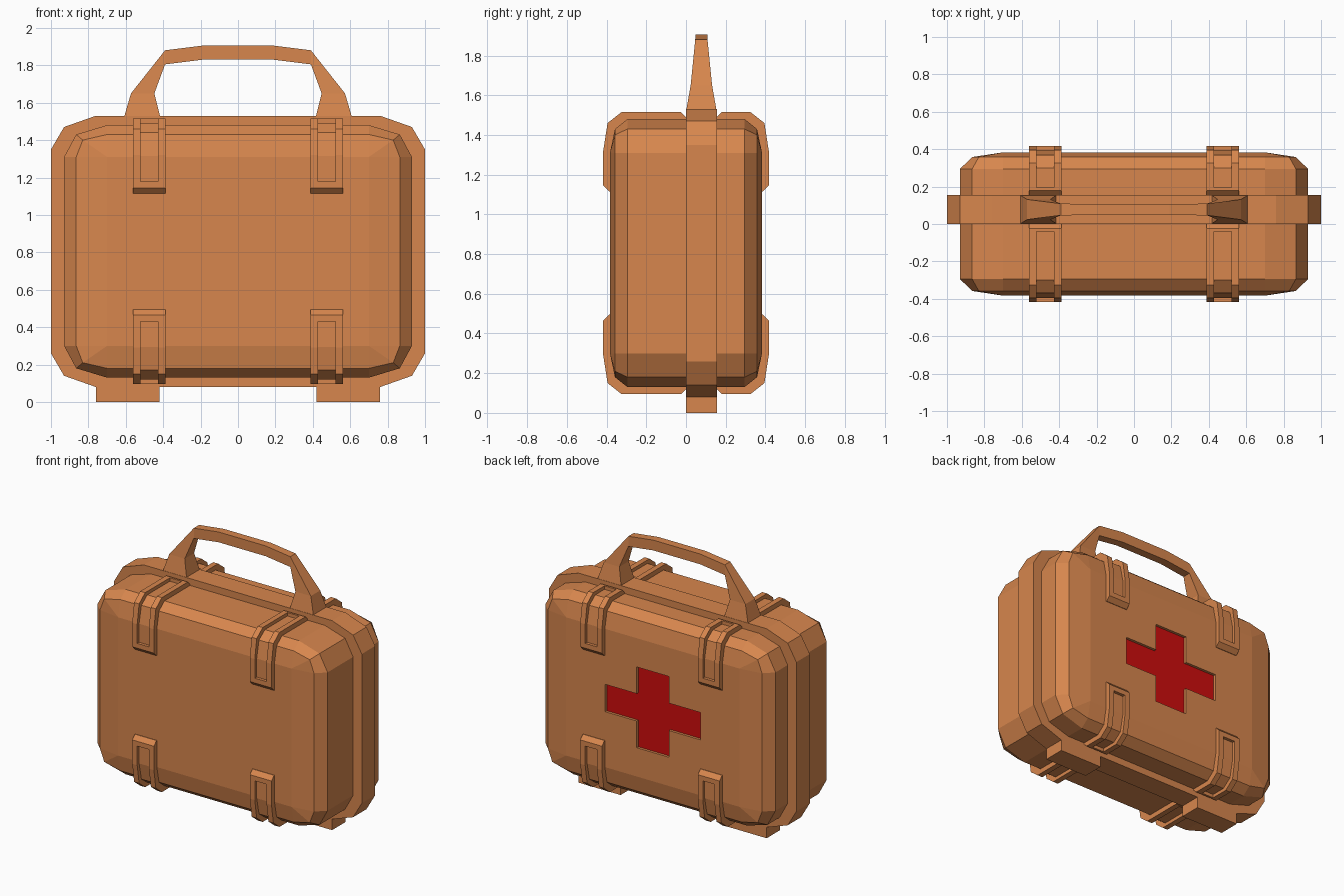
import bpy, bmesh

if "Cube" in bpy.data.objects:
    bpy.data.objects.remove(bpy.data.objects["Cube"])

CZ = 0.805                 # mid height of the case
BAND = (0.0, 0.155)        # depth range of the middle band


def material(name, rgb):
    m = bpy.data.materials.new(name)
    m.diffuse_color = (*rgb, 1)
    m.use_nodes = True
    m.node_tree.nodes["Principled BSDF"].inputs["Base Color"].default_value = m.diffuse_color
    return m


ORANGE = material("orange_plastic", (0.68, 0.24, 0.075))
RED = material("red_panel", (0.62, 0.004, 0.004))


def loft(name, sections, mat=ORANGE):
    """Solid through equal-length closed sections; coincident points merge."""
    bm = bmesh.new()
    rings = [[bm.verts.new(p) for p in s] for s in sections]
    n = len(rings[0])
    for a, b in zip(rings, rings[1:]):
        for i in range(n):
            j = (i + 1) % n
            bm.faces.new((a[i], a[j], b[j], b[i]))
    bm.faces.new(rings[0])
    bm.faces.new(rings[-1])
    bmesh.ops.remove_doubles(bm, verts=bm.verts, dist=1e-4)
    bmesh.ops.recalc_face_normals(bm, faces=bm.faces)
    me = bpy.data.meshes.new(name)
    bm.to_mesh(me)
    bm.free()
    me.materials.append(mat)
    ob = bpy.data.objects.new(name, me)
    bpy.context.collection.objects.link(ob)
    return ob


def ring(y, core, corner):
    """Rounded rectangle at depth y: corner offsets around a core rectangle."""
    pts = []
    for sx, sz in ((1, 1), (-1, 1), (-1, -1), (1, -1)):
        c = corner if sx * sz > 0 else corner[::-1]
        pts += [(sx * (core[0] + dx), y, CZ + sz * (core[1] + dz)) for dx, dz in c]
    return pts


# Case body with two-step rounded edges
core = (0.70, 0.505)
steps = [(0.383, [(0, 0)] * 3),
         (0.358, [(0.165, 0), (0.13, 0.09), (0, 0.12)]),
         (0.295, [(0.23, 0), (0.165, 0.12), (0, 0.17)])]
body = loft("case_body", [ring(-y, core, c) for y, c in steps]
            + [ring(y, core, c) for y, c in reversed(steps)])


# Recessed red cross in the back face
def cross(name, y0, y1, mat):
    a, A, b, B = 0.13, 0.385, 0.10, 0.295
    quad = [(A, -b), (A, b), (a, b), (a, B), (-a, B), (-a, b)]
    pts = quad + [(-x, -z) for x, z in quad]
    return loft(name, [[(x, y, CZ + z) for x, z in pts] for y in (y0, y1)], mat)


cutter = cross("cross_cutter", 0.36, 0.45, ORANGE)
cutter.hide_render = True
mod = body.modifiers.new("cross_recess", 'BOOLEAN')
mod.operation, mod.solver, mod.object = 'DIFFERENCE', 'EXACT', cutter
bpy.context.view_layer.objects.active = body
bpy.ops.object.modifier_apply(modifier=mod.name)
bpy.data.objects.remove(cutter)
cross("red_cross", 0.355, 0.364, RED)

# Middle band
band_corner = [(0.24, 0), (0.17, 0.12), (0, 0.18)]
loft("middle_band", [ring(y, (0.76, 0.545), band_corner) for y in BAND])

# Feet
for side, s in (("left", -1), ("right", 1)):
    loft("foot_" + side, [[(s * x, y, z) for x, z in
         ((0.42, 0), (0.76, 0), (0.76, 0.082), (0.42, 0.082))] for y in BAND])

# Handle: (outer x, outer z, inner x, inner z, half depth) up one side
half = [(0.61, 1.52, 0.415, 1.52, 0.077), (0.572, 1.65, 0.447, 1.65, 0.054),
        (0.39, 1.88, 0.39, 1.805, 0.031), (0.19, 1.905, 0.19, 1.83, 0.03)]
path = [(1, h) for h in half] + [(-1, h) for h in reversed(half)]
yc = sum(BAND) / 2
loft("handle", [[(s * xo, yc - d, zo), (s * xo, yc + d, zo),
                 (s * xi, yc + d, zi), (s * xi, yc - d, zi)]
                for s, (xo, zo, xi, zi, d) in path])

# Latches: rail profile (depth, z) and the recessed floor profile between rails
start = [(0, 1.49), (0.025, 1.515), (0.04, 1.515)]
end = [(0.417, 1.18), (0.417, 1.145), (0.387, 1.115),
       (0.35, 1.115), (0.33, 1.31), (0.28, 1.4), (0, 1.4)]
rail = start + [(0.04, 1.515), (0.325, 1.515), (0.395, 1.46), (0.417, 1.32), (0.417, 1.18)] + end
floor = start + [(0.04, 1.49), (0.30, 1.49), (0.368, 1.44), (0.395, 1.315), (0.395, 1.18)] + end
layers = [(-0.0875, rail), (-0.0475, rail), (-0.0475, floor),
          (0.0475, floor), (0.0475, rail), (0.0875, rail)]


def latch(name, x, sy, sz):
    def place(dx, d, z):
        if sy > 0 and d < 0.1:      # back latches start behind the band
            d += BAND[1]
        return (x + dx, sy * d, CZ + sz * (z - CZ))
    loft(name, [[place(dx, d, z) for d, z in prof] for dx, prof in layers])


for face, sy in (("front", -1), ("back", 1)):
    for level, sz in (("upper", 1), ("lower", -1)):
        for side, x in (("left", -0.475), ("right", 0.475)):
            latch(f"latch_{face}_{level}_{side}", x, sy, sz)
